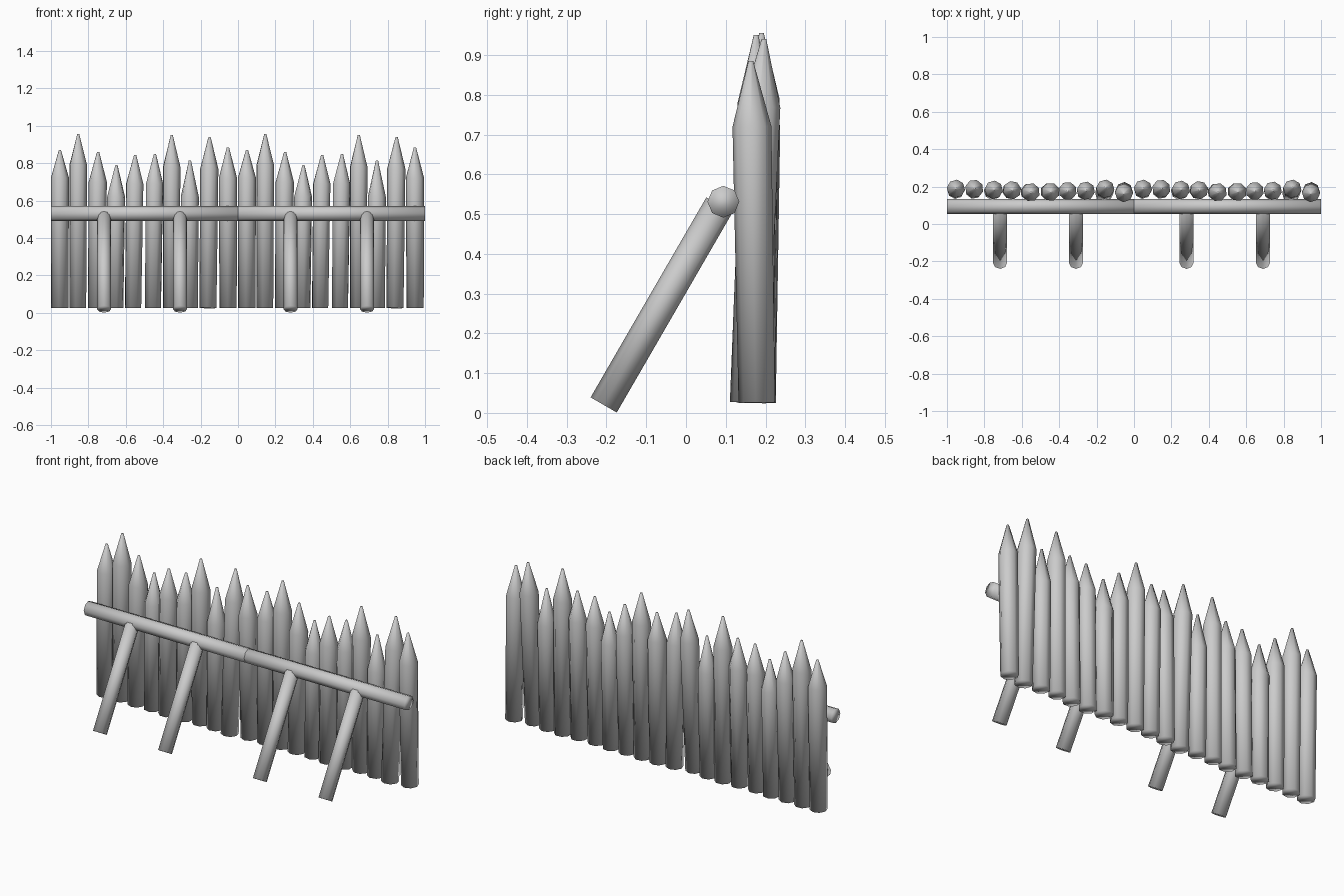
import bpy
import bmesh
from math import cos, sin, tau
from mathutils import Vector

cube = bpy.data.objects.get("Cube")
if cube:
    bpy.data.objects.remove(cube, do_unlink=True)

wood = bpy.data.materials.new("plain_grey")
wood.use_nodes = True
GREY = (0.6, 0.6, 0.6, 1)
wood.diffuse_color = GREY
wood.node_tree.nodes["Principled BSDF"].inputs["Base Color"].default_value = GREY

SIDES = 8


def log(name, start, end, profile, spin=0.0):
    """Turned log from start to end; profile lists (distance along axis, radius)."""
    start, end = Vector(start), Vector(end)
    turn = (end - start).to_track_quat('Z', 'Y')
    bm = bmesh.new()
    rings = []
    for dist, radius in profile:
        ring = []
        for i in range(SIDES):
            a = spin + tau * i / SIDES
            ring.append(bm.verts.new(start + turn @ Vector((radius * cos(a), radius * sin(a), dist))))
        rings.append(ring)
    for low, high in zip(rings, rings[1:]):
        for i in range(SIDES):
            j = (i + 1) % SIDES
            bm.faces.new((low[i], low[j], high[j], high[i]))
    bm.faces.new(rings[0][::-1])
    bm.faces.new(rings[-1])
    # softly shaded all round, end caps included
    for face in bm.faces:
        face.smooth = True
    mesh = bpy.data.meshes.new(name)
    bm.to_mesh(mesh)
    bm.free()
    mesh.materials.append(wood)
    obj = bpy.data.objects.new(name, mesh)
    bpy.context.collection.objects.link(obj)
    return obj


# Stakes of one panel: base x, base y, tip x, tip y, tip z, shoulder z
STAKES = [
    (-0.953, 0.18, -0.952, 0.19, 0.87, 0.72),
    (-0.856, 0.18, -0.854, 0.19, 0.955, 0.79),
    (-0.757, 0.175, -0.748, 0.185, 0.86, 0.70),
    (-0.658, 0.178, -0.650, 0.182, 0.79, 0.62),
    (-0.561, 0.17, -0.550, 0.17, 0.845, 0.69),
    (-0.455, 0.172, -0.444, 0.172, 0.85, 0.69),
    (-0.357, 0.178, -0.354, 0.176, 0.95, 0.78),
    (-0.260, 0.172, -0.257, 0.18, 0.815, 0.62),
    (-0.161, 0.156, -0.152, 0.196, 0.94, 0.77),
    (-0.053, 0.178, -0.054, 0.163, 0.885, 0.72),
]

# The same panel stands twice, side by side
for side, shift in (("right", 0.0), ("left", 1.0)):
    for n, (bx, by, tx, ty, tip, shoulder) in enumerate(STAKES):
        base = Vector((bx + shift, by, 0.026))
        top = Vector((tx + shift, ty, tip))
        length = (top - base).length
        neck = length * (shoulder - base.z) / (tip - base.z)
        log(f"{side}_stake_{n + 1}", base, top,
            [(0, 0.046), (neck, 0.049), (length, 0.006)], spin=n * 0.7)

    # Front rail
    log(f"{side}_rail", (shift - 1, 0.094, 0.531), (shift, 0.094, 0.531),
        [(0, 0.04), (1, 0.04)])

# Slanted props under the rail
for n, x in enumerate((-0.716, -0.31, 0.281, 0.69)):
    foot, head = Vector((x, -0.207, 0.02)), Vector((x, 0.084, 0.523))
    log(f"prop_{n + 1}", foot, head, [(0, 0.038), ((head - foot).length, 0.038)])
